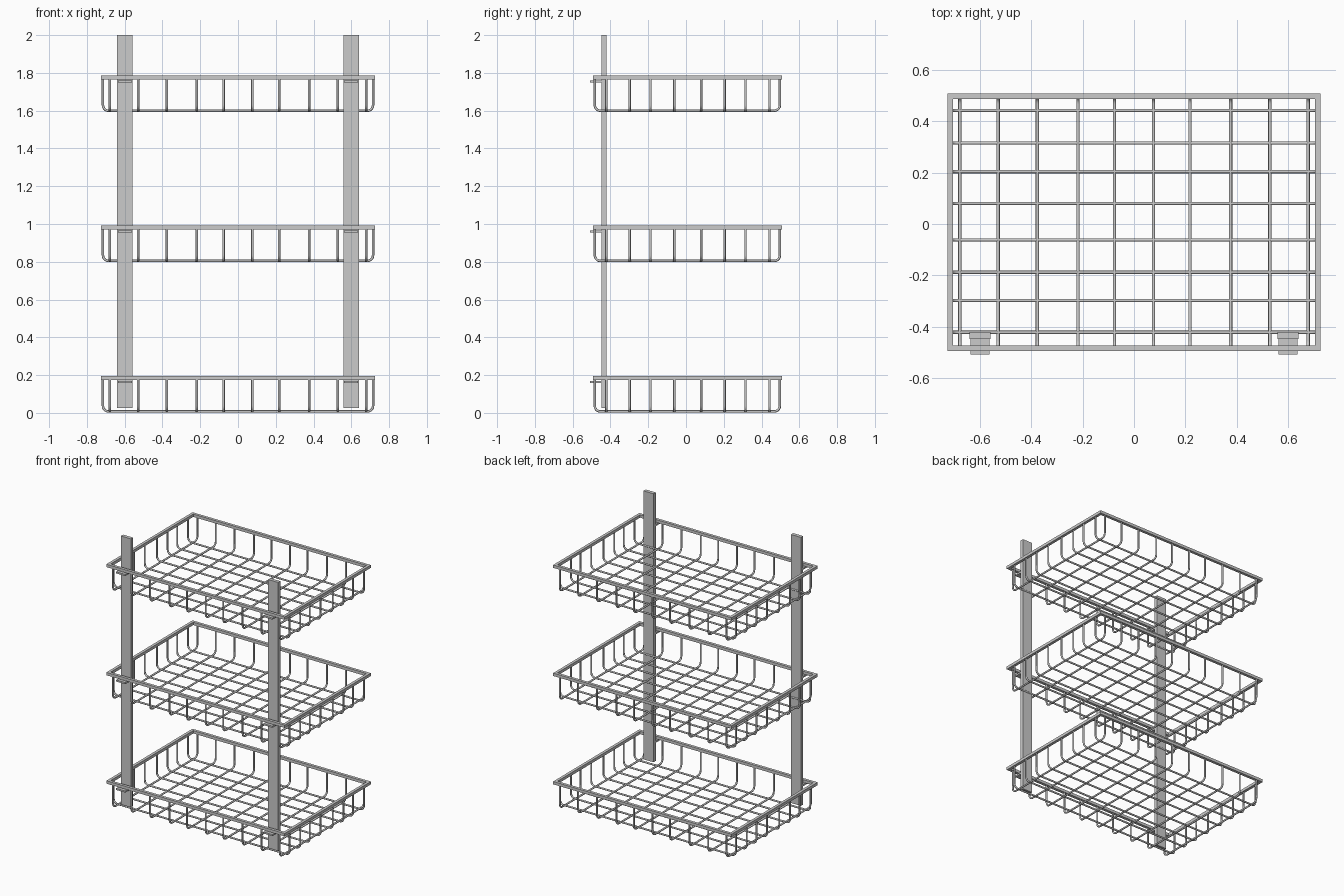
import bpy, bmesh
from math import sin, cos, pi
from mathutils import Matrix, Vector

if "Cube" in bpy.data.objects:
    bpy.data.objects.remove(bpy.data.objects["Cube"])

WIRE = 0.0065
RX, Y0, Y1 = 0.715, -0.483, 0.497        # rim centre line
X_WIRES = [0.076, 0.218, 0.376, 0.529, 0.678]
Y_WIRES = [-0.422, -0.298, -0.188, -0.062, 0.080, 0.204, 0.315, 0.442]
LEVELS = [0.0, 0.797, 1.592]


def boxes(name, spans):
    """One object from a list of ((x0, x1), (y0, y1), (z0, z1)) boxes."""
    bm = bmesh.new()
    for span in spans:
        mid = Vector([(a + b) / 2 for a, b in span])
        size = [b - a for a, b in span]
        bmesh.ops.create_cube(bm, size=1, matrix=Matrix.Translation(mid) @ Matrix.Diagonal((*size, 1)))
    me = bpy.data.meshes.new(name)
    bm.to_mesh(me)
    bm.free()
    ob = bpy.data.objects.new(name, me)
    bpy.context.collection.objects.link(ob)
    return ob


def u_profile(a, b, bottom, top, r=0.03, n=5):
    """U-shaped path with rounded bottom corners, as (across, height) pairs."""
    pts = [(a, top)]
    for i in range(n + 1):
        t = pi + i / n * pi / 2
        pts.append((a + r + r * cos(t), bottom + r + r * sin(t)))
    for i in range(n + 1):
        t = 1.5 * pi + i / n * pi / 2
        pts.append((b - r + r * cos(t), bottom + r + r * sin(t)))
    return pts + [(b, top)]


def wires(name, paths):
    cu = bpy.data.curves.new(name, 'CURVE')
    cu.dimensions = '3D'
    cu.bevel_depth = WIRE
    cu.bevel_resolution = 2
    cu.use_fill_caps = True
    for path in paths:
        s = cu.splines.new('POLY')
        s.points.add(len(path) - 1)
        for p, co in zip(s.points, path):
            p.co = (*co, 1)
        s.use_smooth = True
    ob = bpy.data.objects.new(name, cu)
    bpy.context.collection.objects.link(ob)


for i, z in enumerate(LEVELS, 1):
    # square-section rim
    h, zr = 0.0105, (z + 0.174, z + 0.195)
    long_x = (-RX - h, RX + h)
    short_y = (Y0 + h, Y1 - h)
    boxes(f"basket_rim_{i}", [
        (long_x, (Y0 - h, Y0 + h), zr), (long_x, (Y1 - h, Y1 + h), zr),
        ((-RX - h, -RX + h), short_y, zr), ((RX - h, RX + h), short_y, zr)])

    # bent wires forming the sides and floor
    low, high = z + WIRE + 0.001, z + 0.18
    wires(f"basket_cross_wires_{i}",
          [[(u, y, v) for u, v in u_profile(-RX, RX, low, high)] for y in Y_WIRES])
    wires(f"basket_depth_wires_{i}",
          [[(s * x, u, v) for u, v in u_profile(Y0, Y1, low, high)]
           for x in X_WIRES for s in (-1, 1)])

    # brackets holding the basket to the posts
    boxes(f"basket_brackets_{i}", [
        (sorted((s * 0.562, s * 0.636)), (-0.508, -0.44), (z + 0.157, z + 0.169))
        for s in (-1, 1)])

# flat upright posts
for side, s in (("left", -1), ("right", 1)):
    boxes(f"{side}_post", [(sorted((s * 0.559, s * 0.640)), (-0.447, -0.421), (0.026, 2.0))])
